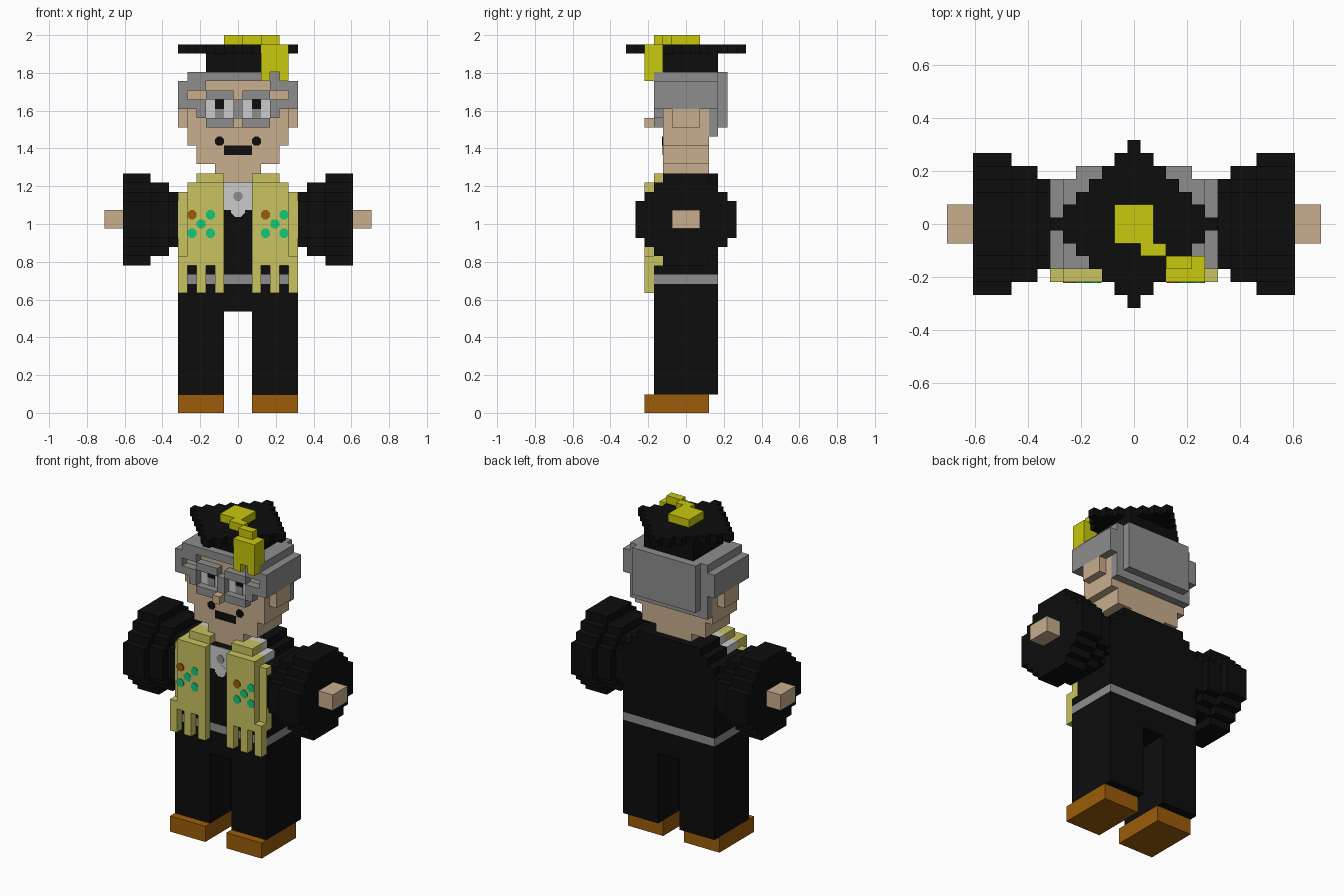
import bpy
import bmesh
from math import pi
from mathutils import Matrix, Vector

UNIT = 2 / 41  # edge length of one cube cell

default_cube = bpy.data.objects.get("Cube")
if default_cube:
    bpy.data.objects.remove(default_cube, do_unlink=True)


def colour(name, red, green, blue):
    material = bpy.data.materials.new(name)
    material.use_nodes = True
    rgba = (red, green, blue, 1)
    material.diffuse_color = rgba
    shader = material.node_tree.nodes["Principled BSDF"]
    shader.inputs["Base Color"].default_value = rgba
    shader.inputs["Roughness"].default_value = 0.9
    return material


black = colour("black cloth", .004, .004, .004)
grey = colour("grey hair", .27, .27, .27)
white = colour("light cloth", .6, .6, .6)
skin = colour("skin", .58, .42, .27)
stole_yellow = colour("pale yellow", .58, .55, .12)
tassel_yellow = colour("bright yellow", .58, .58, .004)
brown = colour("brown leather", .33, .11, .003)
green = colour("green", .007, .57, .19)


class Part:
    """One object gathered from blocks given as inclusive cell ranges."""

    def __init__(self, name, material, mirrored=False):
        self.name, self.material, self.mirrored = name, material, mirrored
        self.mesh = bmesh.new()

    def block(self, x, y, z):
        sides = (1, -1) if self.mirrored else (1,)
        for side in sides:
            low = Vector((x[0] - .5, y[0] - .5, z[0]))
            high = Vector((x[1] + .5, y[1] + .5, z[1] + 1))
            middle = (low + high) / 2
            middle.x *= side
            matrix = Matrix.Translation(middle) @ Matrix.Diagonal((high - low).to_4d())
            bmesh.ops.create_cube(self.mesh, size=1, matrix=matrix)
        return self

    def plate(self, x, z, front):
        """Thin painted rectangle on a face looking forward."""
        sides = (1, -1) if self.mirrored else (1,)
        for side in sides:
            middle = Vector((side * (x[0] + x[1]) / 2, front, (z[0] + z[1] + 1) / 2))
            size = Vector((x[1] - x[0] + 1, .1, z[1] - z[0] + 1))
            matrix = Matrix.Translation(middle) @ Matrix.Diagonal(size.to_4d())
            bmesh.ops.create_cube(self.mesh, size=1, matrix=matrix)
        return self

    def dot(self, x, z, front, radius=.54):
        """Thin painted octagon on a face looking forward."""
        matrix = (Matrix.Translation((x, front, z + .5))
                  @ Matrix.Rotation(pi / 2, 4, 'X') @ Matrix.Rotation(pi / 8, 4, 'Z'))
        bmesh.ops.create_cone(self.mesh, cap_ends=True, segments=8, radius1=radius,
                              radius2=radius, depth=.16, matrix=matrix)
        return self

    def build(self):
        bmesh.ops.scale(self.mesh, vec=(UNIT, UNIT, UNIT), verts=self.mesh.verts)
        data = bpy.data.meshes.new(self.name)
        self.mesh.to_mesh(data)
        self.mesh.free()
        data.materials.append(self.material)
        bpy.context.collection.objects.link(bpy.data.objects.new(self.name, data))


# Shoes, legs and belt
Part("shoes", brown, True).block(x=(2, 6), y=(-4, 2), z=(0, 1)).build()
legs = Part("trousers", black, True)
legs.block(x=(2, 6), y=(-3, 3), z=(2, 13))
legs.block(x=(0, 1), y=(-3, 3), z=(11, 13))
legs.build()
Part("belt", grey).block(x=(-6, 6), y=(-3, 3), z=(14, 14)).build()

# Gown body, stepping in at the shoulders
gown = Part("gown", black)
gown.block(x=(-6, 6), y=(-3, 3), z=(15, 15))
gown.block(x=(-6, 6), y=(-2, 3), z=(16, 23))
gown.block(x=(-5, 5), y=(-3, -3), z=(16, 23))
gown.block(x=(-1, 1), y=(-3, -3), z=(24, 24))
gown.block(x=(-5, 5), y=(0, 3), z=(24, 24))
gown.block(x=(-4, 4), y=(0, 3), z=(25, 25))
gown.build()
lining = Part("shoulder_lining", white)
lining.block(x=(-5, 5), y=(-2, -1), z=(24, 24))
lining.block(x=(-4, 4), y=(-1, -1), z=(25, 25))
lining.build()

# Shirt front and its button
shirt = Part("shirt", white)
shirt.plate(x=(-1, 1), z=(22, 24), front=-3.5)
shirt.dot(x=0, z=21.5, front=-3.5, radius=.8)
shirt.build()
Part("shirt_button", grey).dot(x=0, z=23, front=-3.55).build()

# Stole with fringe
stole = Part("stole", stole_yellow, True)
stole.block(x=(2, 5), y=(-4, -4), z=(16, 24))
stole.block(x=(2, 4), y=(-3, -2), z=(25, 25))
stole.block(x=(2, 5), y=(-3, -3), z=(24, 24))
stole.block(x=(6, 6), y=(-3, -3), z=(16, 23))
for column in (2, 4, 6):
    stole.block(x=(column, column), y=(-4, -4), z=(13, 15))
stole.block(x=(6, 6), y=(-4, -4), z=(16, 16))
stole.build()

# Painted emblem, repeated on both stole panels
leaves = Part("stole_green_dots", green)
seals = Part("stole_brown_dots", brown)
for centre in (-4, 4):
    seals.dot(centre - 1, 21, -4.5)
    leaves.dot(centre, 20, -4.5)
    for across, height in ((1, 21), (-1, 19), (1, 19)):
        leaves.dot(centre + across, height, -4.5)
leaves.build()
seals.build()

# Sleeves flare outward in three stepped discs
sleeves = Part("sleeves", black, True)
for radius, start, end in ((3, 7, 7), (4, 8, 9), (5, 10, 12)):
    for step in range(radius):
        width = min(radius, radius + 1 - step)
        for level in (21 + step, 20 - step):
            sleeves.block(x=(start, end), y=(-width, width), z=(level, level))
sleeves.build()
Part("hands", skin, True).block(x=(13, 14), y=(-1, 1), z=(20, 21)).build()

# Head, narrowing to the neck, with ears and nose
head = Part("head", skin)
head.block(x=(-5, 5), y=(-2, 2), z=(29, 35))
head.block(x=(-4, 4), y=(-2, 2), z=(27, 28))
head.block(x=(-2, 2), y=(-2, 2), z=(26, 26))
head.block(x=(-1, 1), y=(-2, 2), z=(25, 25))
head.block(x=(-6, 6), y=(-1, 1), z=(31, 32))
head.block(x=(0, 0), y=(-4, -3), z=(31, 31))
head.build()

# Hair
hair = Part("hair", grey)
hair.block(x=(-5, 5), y=(-3, 3), z=(36, 36))
hair.block(x=(-5, 5), y=(3, 3), z=(30, 35))
hair.block(x=(-4, 4), y=(4, 4), z=(31, 36))
hair.build()
side_hair = Part("side_hair", grey, True)
side_hair.block(x=(6, 6), y=(-3, 3), z=(33, 35))
side_hair.block(x=(4, 5), y=(-3, -3), z=(35, 35))
side_hair.build()

# Glasses
glasses = Part("glasses", grey, True)
glasses.block(x=(1, 3), y=(-3, -3), z=(34, 34))
glasses.block(x=(1, 3), y=(-3, -3), z=(31, 31))
glasses.block(x=(4, 4), y=(-3, -3), z=(32, 33))
glasses.block(x=(5, 5), y=(-3, -3), z=(33, 33))
glasses.block(x=(0, 0), y=(-3, -3), z=(32, 33))
glasses.build()

# Painted eyes and mouth
Part("eyes", white, True).plate(x=(1, 3), z=(32, 33), front=-2.5).build()
Part("pupils", black, True).plate(x=(2, 2), z=(33, 33), front=-2.56).build()
Part("lower_eyes", grey, True).plate(x=(2, 2), z=(32, 32), front=-2.56).build()
mouth = Part("mouth", black)
mouth.plate(x=(-1, 1), z=(28, 28), front=-2.5)
for corner in (-2, 2):
    mouth.dot(corner, 29, -2.5)
mouth.build()

# Cap with a diamond board
cap = Part("cap", black)
cap.block(x=(-3, 3), y=(-2, 3), z=(37, 38))
for row in range(-6, 7):
    reach = 6 - abs(row)
    cap.block(x=(-reach, reach), y=(row, row), z=(39, 39))
cap.build()

# Tassel: button, cord and hanging strands
tassel = Part("tassel", tassel_yellow)
tassel.block(x=(-1, 1), y=(-1, 1), z=(40, 40))
tassel.block(x=(1, 2), y=(-2, -2), z=(40, 40))
tassel.block(x=(3, 4), y=(-3, -3), z=(40, 40))
tassel.block(x=(3, 5), y=(-3, -3), z=(37, 39))
for strand, bottom in ((3, 36), (4, 37), (5, 36)):
    tassel.block(x=(strand, strand), y=(-4, -4), z=(bottom, 39))
tassel.build()
